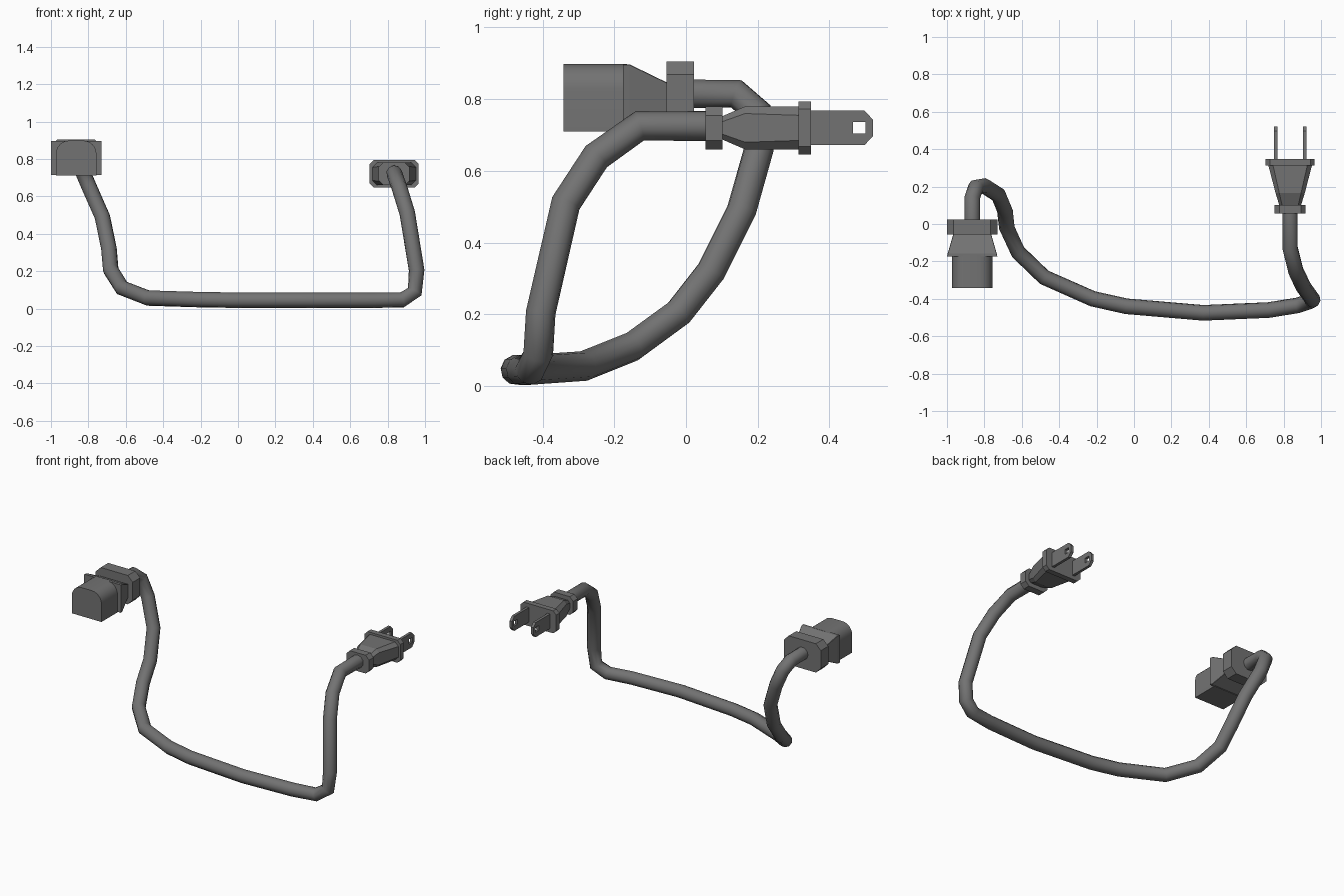
import bpy, bmesh, math

cube = bpy.data.objects.get("Cube")
if cube:
    bpy.data.objects.remove(cube)

grey = bpy.data.materials.new("dark_grey_plastic")
grey.use_nodes = True
GREY = (0.17, 0.17, 0.17, 1)
grey.diffuse_color = GREY
grey.node_tree.nodes["Principled BSDF"].inputs["Base Color"].default_value = GREY


def finish(name, bm):
    bmesh.ops.recalc_face_normals(bm, faces=bm.faces)
    mesh = bpy.data.meshes.new(name)
    bm.to_mesh(mesh)
    bm.free()
    mesh.materials.append(grey)
    obj = bpy.data.objects.new(name, mesh)
    bpy.context.collection.objects.link(obj)
    return obj


def smooth(obj, angle):
    bpy.ops.object.select_all(action="DESELECT")
    obj.select_set(True)
    bpy.context.view_layer.objects.active = obj
    bpy.ops.object.shade_smooth_by_angle(angle=math.radians(angle))


def loft(name, rings):
    """Skin matching rings of points and cap both ends."""
    bm = bmesh.new()
    loops = [[bm.verts.new(p) for p in ring] for ring in rings]
    for a, b in zip(loops, loops[1:]):
        for i in range(len(a)):
            j = (i + 1) % len(a)
            bm.faces.new((a[i], a[j], b[j], b[i]))
    bm.faces.new(loops[0])
    bm.faces.new(loops[-1])
    return finish(name, bm)


def block(name, x, z, sections):
    """Chamfered rectangles (y, half width, half height, chamfer) lofted along y."""
    rings = []
    for y, w, h, c in sections:
        corner = [(w, h - c), (w - c, h)]
        quad = corner + [(-a, b) for a, b in corner[::-1]]
        quad += [(-a, -b) for a, b in quad]
        rings.append([(x + a, y, z + b) for a, b in quad])
    return loft(name, rings)


# Socket end: arched nose, tapered flange, chamfered rear block
SX, SZ = -0.865, 0.81
arch = [(-0.108, 0.71), (0.108, 0.71)]
for i in range(7):
    t = math.pi / 2 * i / 6
    arch.append((0.038 + 0.07 * math.cos(t), 0.828 + 0.07 * math.sin(t)))
arch += [(-a, b) for a, b in arch[:1:-1]]
nose = loft("socket_nose", [[(SX + a, y, b) for a, b in arch] for y in (-0.342, -0.165)])
smooth(nose, 30)
block("socket_flange", SX, 0.805, [
    (-0.175, 0.135, 0.092, 0.002), (-0.157, 0.131, 0.092, 0.002), (-0.05, 0.1, 0.04, 0.002)])
block("socket_rear_block", SX, SZ, [(-0.055, 0.135, 0.095, 0.036), (0.023, 0.135, 0.095, 0.036)])

# Plug end: collar, tapered grip, face plate
PX, PZ = 0.835, 0.72
block("plug_collar", PX, PZ, [(0.055, 0.083, 0.06, 0.025), (0.102, 0.083, 0.06, 0.025)])
block("plug_grip", PX, PZ, [
    (0.1, 0.058, 0.032, 0.015), (0.165, 0.078, 0.06, 0.02), (0.315, 0.117, 0.06, 0.025)])
block("plug_face_plate", PX, PZ, [(0.313, 0.131, 0.074, 0.022), (0.348, 0.131, 0.074, 0.022)])

# Two flat prongs with a square hole near the tip
outline = [(0.34, 0.048), (0.498, 0.048), (0.522, 0.022)]
outline += [(y, -h) for y, h in outline[::-1]]
hole = [(0.466, 0.016), (0.5, 0.016), (0.5, -0.016), (0.466, -0.016)]
for side, name in ((-1, "right_prong"), (1, "left_prong")):
    bm = bmesh.new()
    edges = []
    for loop in (outline, hole):
        vs = [bm.verts.new((PX + side * 0.078 - 0.009, y, PZ + h)) for y, h in loop]
        edges += [bm.edges.new((vs[i - 1], vs[i])) for i in range(len(vs))]
    bmesh.ops.triangle_fill(bm, edges=edges, use_beauty=True)
    ext = bmesh.ops.extrude_face_region(bm, geom=bm.faces[:], use_keep_orig=True)
    moved = [v for v in ext["geom"] if isinstance(v, bmesh.types.BMVert)]
    bmesh.ops.translate(bm, verts=moved, vec=(0.018, 0, 0))
    finish(name, bm)

# Cable swept along a path that droops to the ground
path = [
    (SX, 0.0, 0.815), (SX, 0.14, 0.815), (-0.845, 0.198, 0.765), (-0.8, 0.203, 0.66),
    (-0.725, 0.155, 0.49), (-0.69, 0.07, 0.32), (-0.68, -0.02, 0.205),
    (-0.62, -0.15, 0.11), (-0.48, -0.285, 0.056), (-0.22, -0.4, 0.048),
    (-0.04, -0.44, 0.045), (0.37, -0.475, 0.045), (0.72, -0.46, 0.045),
    (0.875, -0.435, 0.045), (0.945, -0.412, 0.09), (0.955, -0.405, 0.205),
    (0.905, -0.335, 0.51), (0.865, -0.25, 0.64), (PX, -0.13, 0.725), (PX, 0.07, 0.725)]
curve = bpy.data.curves.new("cable_path", "CURVE")
curve.dimensions = "3D"
curve.bevel_depth = 0.042
curve.bevel_resolution = 3
curve.use_fill_caps = True
spline = curve.splines.new("POLY")
spline.points.add(len(path) - 1)
for point, co in zip(spline.points, path):
    point.co = (*co, 1)
curve.materials.append(grey)
cable = bpy.data.objects.new("cable", curve)
bpy.context.collection.objects.link(cable)
bpy.ops.object.select_all(action="DESELECT")
cable.select_set(True)
bpy.context.view_layer.objects.active = cable
bpy.ops.object.convert(target="MESH")
smooth(bpy.context.view_layer.objects.active, 60)
